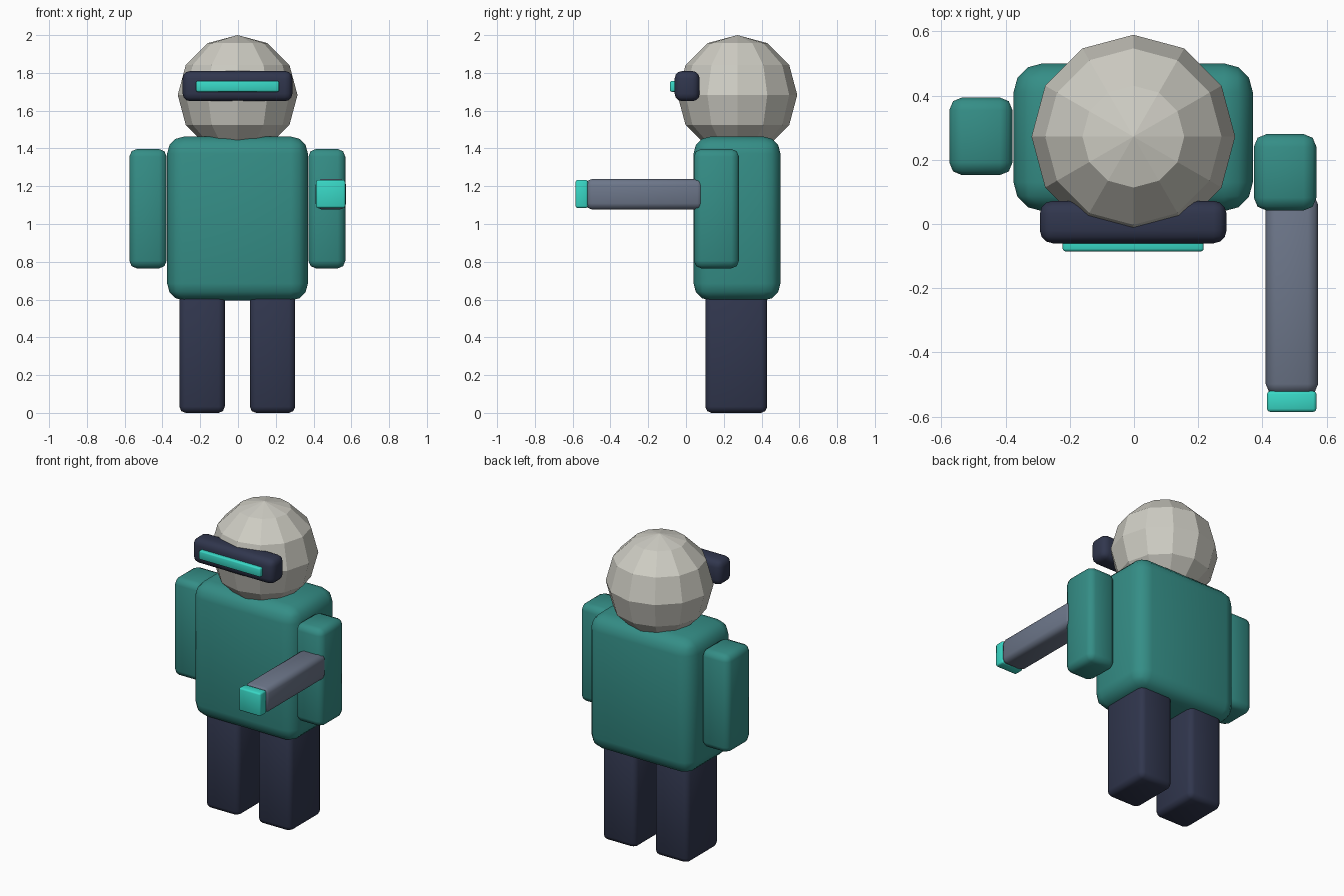
import bpy
import math

if "Cube" in bpy.data.objects:
    bpy.data.objects.remove(bpy.data.objects["Cube"])


def material(name, rgb):
    m = bpy.data.materials.new(name)
    m.diffuse_color = (*rgb, 1)
    m.use_nodes = True
    m.node_tree.nodes["Principled BSDF"].inputs["Base Color"].default_value = m.diffuse_color
    return m


TEAL = material("teal_cloth", (0.035, 0.27, 0.24))
NAVY = material("dark_navy", (0.03, 0.037, 0.075))
GLOW = material("bright_turquoise", (0.04, 0.68, 0.56))
STEEL = material("blue_grey", (0.15, 0.18, 0.25))
PALE = material("pale_grey", (0.62, 0.61, 0.55))


def rounded_box(name, xr, yr, zr, bevel, mat, segments=2):
    """Softly bevelled box filling the given x, y and z ranges."""
    ranges = (xr, yr, zr)
    bpy.ops.mesh.primitive_cube_add(size=1, location=[(a + b) / 2 for a, b in ranges])
    ob = bpy.context.object
    ob.name = name
    ob.scale = [b - a for a, b in ranges]
    bpy.ops.object.transform_apply(location=False, rotation=False, scale=True)
    mod = ob.modifiers.new("bevel", 'BEVEL')
    mod.width = bevel
    mod.segments = segments
    bpy.ops.object.modifier_apply(modifier=mod.name)
    bpy.ops.object.shade_smooth_by_angle(angle=math.radians(50))
    ob.data.materials.append(mat)
    return ob


# Torso
rounded_box("torso", (-0.375, 0.37), (0.04, 0.50), (0.595, 1.463), 0.09, TEAL, 3)

# Legs
for side, xr in (("left", (-0.31, -0.07)), ("right", (0.063, 0.303))):
    rounded_box(side + "_leg", xr, (0.102, 0.43), (0.0, 0.63), 0.033, NAVY)

# Arms, the right one set further forward
for side, xr, yr in (("left", (-0.575, -0.378), (0.152, 0.394)),
                     ("right", (0.373, 0.568), (0.042, 0.28))):
    rounded_box(side + "_arm", xr, yr, (0.765, 1.397), 0.04, TEAL)

# Faceted head
bpy.ops.mesh.primitive_uv_sphere_add(segments=12, ring_count=6, radius=0.317,
                                     location=(-0.002, 0.272, 1.683))
head = bpy.context.object
head.name = "head"
head.data.materials.append(PALE)

# Visor and its light strip
rounded_box("visor", (-0.293, 0.288), (-0.06, 0.072), (1.65, 1.81), 0.04, NAVY, 3)
rounded_box("visor_strip", (-0.222, 0.217), (-0.085, -0.04), (1.70, 1.757), 0.008, GLOW)

# Forearm barrel and glowing tip
rounded_box("barrel", (0.41, 0.573), (-0.53, 0.092), (1.077, 1.238), 0.032, STEEL)
rounded_box("barrel_tip", (0.414, 0.568), (-0.585, -0.52), (1.085, 1.233), 0.01, GLOW)
